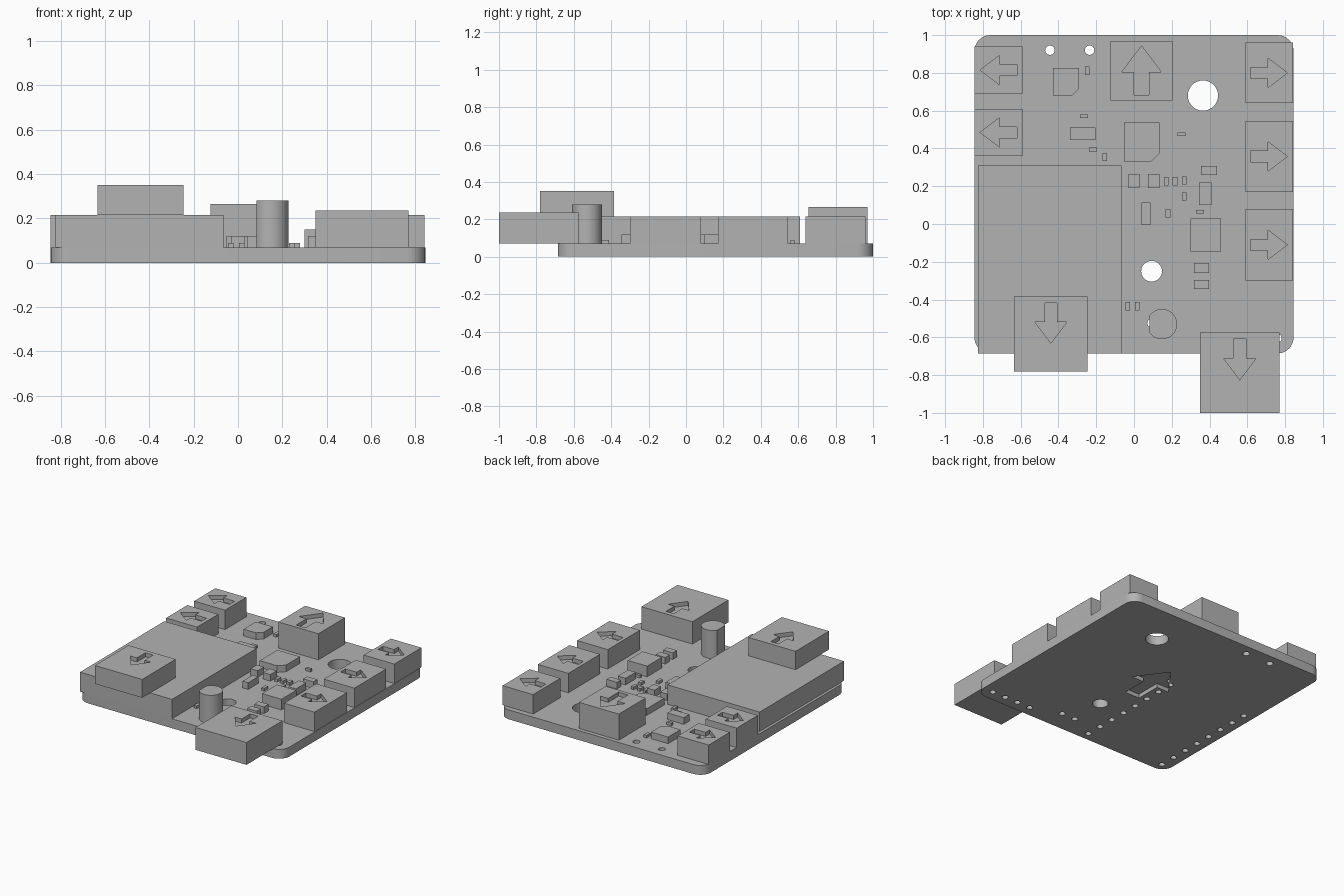
import bpy
import math

old = bpy.data.objects.get("Cube")
if old:
    bpy.data.objects.remove(old, do_unlink=True)

grey = bpy.data.materials.new("plain grey")
grey.use_nodes = True
COLOUR = (0.45, 0.45, 0.45, 1)
grey.diffuse_color = COLOUR
grey.node_tree.nodes["Principled BSDF"].inputs["Base Color"].default_value = COLOUR

TOP = 0.07      # top of the board
ENGRAVE = 0.03  # depth of the arrows


def prism(name, outline, z0, z1):
    """Extrude a counter-clockwise outline between two heights."""
    n = len(outline)
    verts = [(x, y, z) for z in (z0, z1) for x, y in outline]
    faces = [list(range(n))[::-1], list(range(n, 2 * n))]
    faces += [(i, (i + 1) % n, (i + 1) % n + n, i + n) for i in range(n)]
    mesh = bpy.data.meshes.new(name)
    mesh.from_pydata(verts, [], faces)
    mesh.materials.append(grey)
    obj = bpy.data.objects.new(name, mesh)
    bpy.context.collection.objects.link(obj)
    return obj


def box(name, x0, x1, y0, y1, z1, z0=TOP):
    return prism(name, [(x0, y0), (x1, y0), (x1, y1), (x0, y1)], z0, z1)


def arc(cx, cy, r, start, end, steps):
    angles = [math.radians(start + (end - start) * i / steps) for i in range(steps + 1)]
    return [(cx + r * math.cos(a), cy + r * math.sin(a)) for a in angles]


def arrow(x, y, length, heading, z0, z1):
    """Arrow-shaped cutter with its tail at x, y."""
    c, s = math.cos(math.radians(heading)), math.sin(math.radians(heading))
    neck, wing, shaft = 0.47, 0.4, 0.15
    shape = [(0, -shaft), (neck, -shaft), (neck, -wing), (1, 0),
             (neck, wing), (neck, shaft), (0, shaft)]
    pts = [(x + length * (u * c - v * s), y + length * (u * s + v * c)) for u, v in shape]
    return prism("arrow_cutter", pts, z0, z1)


def select(obj):
    bpy.ops.object.select_all(action='DESELECT')
    obj.select_set(True)
    bpy.context.view_layer.objects.active = obj


def cut(obj, cutters):
    select(obj)
    for cutter in cutters:
        cutter.hide_render = True
        mod = obj.modifiers.new("cut", 'BOOLEAN')
        mod.operation = 'DIFFERENCE'
        mod.solver = 'EXACT'
        mod.object = cutter
        bpy.ops.object.modifier_apply(modifier=mod.name)
        bpy.data.objects.remove(cutter, do_unlink=True)


def smooth(obj):
    select(obj)
    bpy.ops.object.shade_smooth_by_angle(angle=math.radians(30))


# Circuit board with rounded corners
R, W, FRONT, BACK = 0.085, 0.845, -0.685, 1.0
outline = (arc(W - R, FRONT + R, R, -90, 0, 8) + arc(W - R, BACK - R, R, 0, 90, 8)
           + arc(R - W, BACK - R, R, 90, 180, 8) + arc(R - W, FRONT + R, R, 180, 270, 8))
board = prism("circuit_board", outline, 0, TOP)

# Mounting holes, lead holes and pin rows
holes = [(0.365, 0.68, 0.08), (0.093, -0.25, 0.055),
         (-0.445, 0.92, 0.025), (-0.235, 0.92, 0.025),
         (0.092, -0.525, 0.022), (0.205, -0.525, 0.022)]
holes += [(0.43 + 0.11 * i, -0.605, 0.022) for i in range(4)]
holes += [(x, -0.62 + 0.125 * i, 0.022) for x in (-0.77, -0.11) for i in range(8)]
cutters = []
for x, y, r in holes:
    circle = arc(x, y, r, 0, 360, 32 if r > 0.05 else 16)[:-1]
    cutters.append(prism("hole_cutter", circle, -0.1, 0.2))
cutters.append(arrow(0, -0.02, 0.41, 90, -0.1, ENGRAVE))
cut(board, cutters)
smooth(board)

# Large plug-in module
box("large_module", -0.825, -0.065, -0.685, 0.31, 0.215)

# Connectors: name, x range, y range, top, bottom, arrow tail, length, heading
connectors = [
    ("back_connector", -0.125, 0.205, 0.655, 0.97, 0.265, TOP, 0.04, 0.683, 0.26, 90),
    ("front_connector", 0.35, 0.77, -1.0, -0.575, 0.237, TOP, 0.56, -0.61, 0.215, -90),
    ("module_connector", -0.635, -0.245, -0.78, -0.385, 0.352, 0.215, -0.44, -0.418, 0.213, -90),
]
for i, (y0, y1) in enumerate([(0.69, 0.94), (0.36, 0.61)]):
    connectors.append((f"minus_x_connector_{i + 1}", -0.845, -0.59, y0, y1, 0.215, TOP,
                       -0.62, (y0 + y1) / 2, 0.195, 180))
for i, (y0, y1) in enumerate([(0.64, 0.96), (0.17, 0.545), (-0.3, 0.08)]):
    connectors.append((f"plus_x_connector_{i + 1}", 0.59, 0.842, y0, y1, 0.215, TOP,
                       0.617, (y0 + y1) / 2, 0.195, 0))
for name, x0, x1, y0, y1, z1, z0, ax, ay, length, heading in connectors:
    body = box(name, x0, x1, y0, y1, z1, z0)
    cut(body, [arrow(ax, ay, length, heading, z1 - ENGRAVE, z1 + 0.1)])

# Upright sensor can with one flat side
sensor = prism("sensor_can", arc(0.148, -0.53, 0.08, -145, 145, 40), TOP, 0.28)
smooth(sensor)

# Chips with one clipped corner
for name, x0, x1, y0, y1, c in [("small_chip", -0.43, -0.29, 0.68, 0.825, 0.038),
                                ("main_chip", -0.052, 0.135, 0.33, 0.538, 0.045)]:
    prism(name, [(x0, y0), (x1 - c, y0), (x1, y0 + c), (x1, y1), (x0, y1)], TOP, 0.12)

# Square power part
box("power_inductor", 0.3, 0.46, -0.145, 0.03, 0.15)

# Medium parts: centre and size
medium = [(-0.272, 0.478, 0.135, 0.066), (0, 0.227, 0.058, 0.075), (0.105, 0.227, 0.06, 0.075),
          (0.398, 0.283, 0.085, 0.046), (0.377, 0.16, 0.064, 0.12), (0.064, 0.055, 0.046, 0.12),
          (0.357, -0.234, 0.08, 0.053), (0.357, -0.321, 0.08, 0.048)]
# Tiny parts: centre and whether they lie along x
tiny = [(-0.247, 0.812, 0), (-0.265, 0.57, 1), (-0.217, 0.395, 1), (-0.154, 0.355, 0),
        (0.252, 0.475, 1), (0.17, 0.227, 0), (0.217, 0.227, 0), (0.267, 0.23, 0),
        (0.267, 0.146, 0), (0.18, 0.057, 0), (0.349, 0.065, 1), (-0.033, -0.435, 0),
        (0.017, -0.435, 0)]
for i, (x, y, w, d) in enumerate(medium):
    box(f"medium_part_{i + 1}", x - w / 2, x + w / 2, y - d / 2, y + d / 2, 0.12)
for i, (x, y, along_x) in enumerate(tiny):
    w, d = (0.021, 0.01) if along_x else (0.012, 0.022)
    box(f"tiny_part_{i + 1}", x - w, x + w, y - d, y + d, 0.09)
